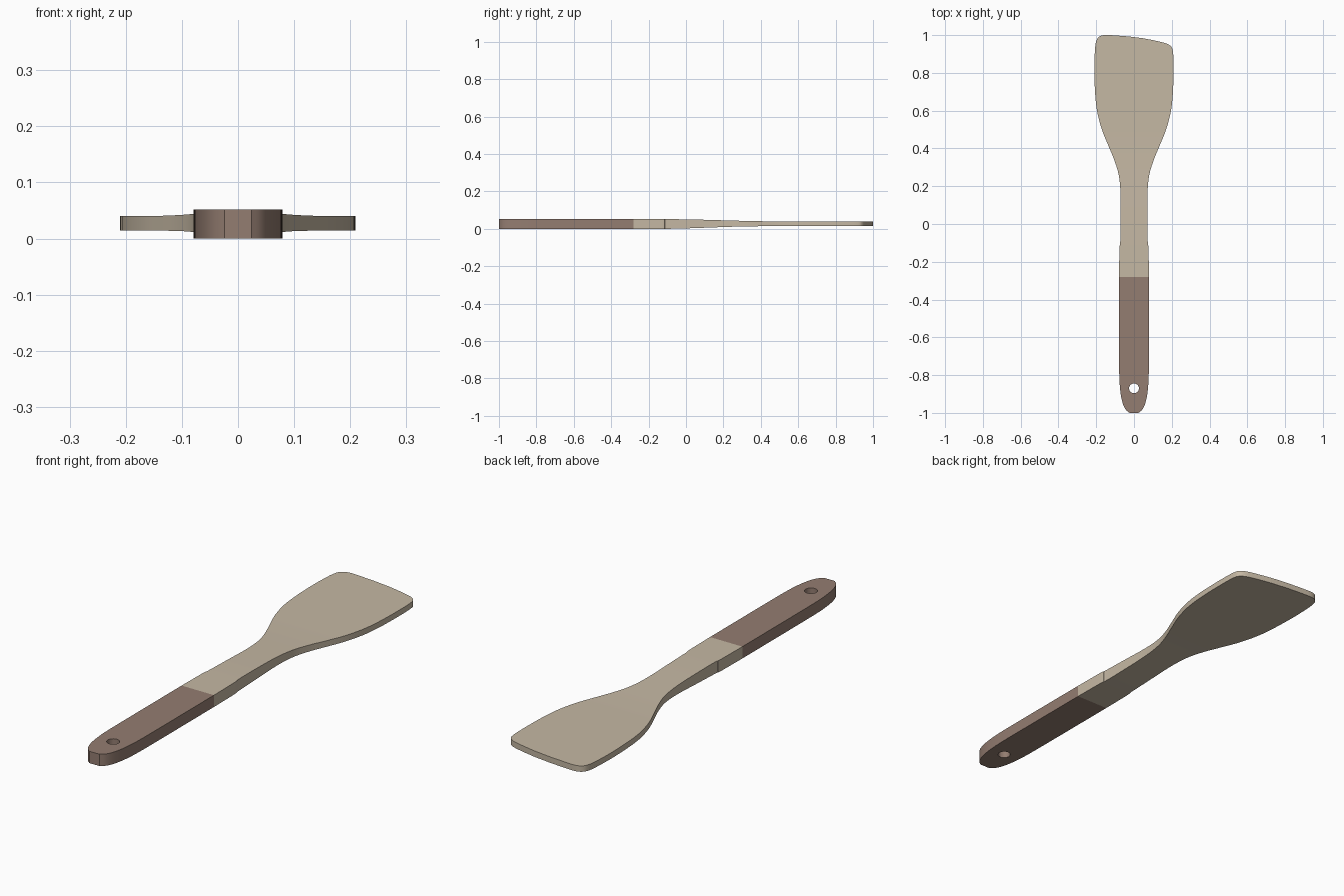
import bpy, bmesh, math
from mathutils import Vector

if "Cube" in bpy.data.objects:
    bpy.data.objects.remove(bpy.data.objects["Cube"])


def material(name, rgb):
    m = bpy.data.materials.new(name)
    m.diffuse_color = (*rgb, 1)
    m.use_nodes = True
    m.node_tree.nodes["Principled BSDF"].inputs["Base Color"].default_value = m.diffuse_color
    return m


def catmull(points, n):
    """Smooth curve through the points, n steps per span."""
    pts = [Vector(p) for p in points]
    out = []
    for i in range(len(pts) - 1):
        a, b = pts[max(i - 1, 0)], pts[i]
        c, d = pts[i + 1], pts[min(i + 2, len(pts) - 1)]
        for k in range(n):
            t = k / n
            out.append(0.5 * (2 * b + (c - a) * t + (2 * a - 5 * b + 4 * c - d) * t * t
                              + (3 * b - a - 3 * c + d) * t ** 3))
    return out + [pts[-1]]


def smooth(t):
    t = min(max(t, 0), 1)
    return t * t * (3 - 2 * t)


def z_range(y):
    """Bottom and top height along the length: thick grip, thin blade."""
    return 0.014 * smooth((y + 0.15) / 0.55), 0.052 - 0.012 * smooth((y + 0.12) / 0.62)


def slab(name, left, right, mat):
    """Closed slab between two outlines that are paired point by point."""
    bm = bmesh.new()
    rows = []
    for l, r in zip(left, right):
        row = []
        for p, i in ((l, 0), (r, 0), (r, 1), (l, 1)):
            row.append(bm.verts.new((p.x, p.y, z_range(p.y)[i])))
        rows.append(row)
    for a, b in zip(rows, rows[1:]):
        for i in range(4):
            j = (i + 1) % 4
            bm.faces.new((a[i], a[j], b[j], b[i]))
    bm.faces.new(rows[0])
    bm.faces.new(rows[-1])
    bmesh.ops.recalc_face_normals(bm, faces=bm.faces)
    me = bpy.data.meshes.new(name)
    bm.to_mesh(me)
    bm.free()
    me.materials.append(mat)
    ob = bpy.data.objects.new(name, me)
    bpy.context.collection.objects.link(ob)
    bpy.ops.object.select_all(action='DESELECT')
    ob.select_set(True)
    bpy.context.view_layer.objects.active = ob
    bpy.ops.object.shade_smooth_by_angle(angle=math.radians(35))
    return ob


wood = material("pale wood", (0.56, 0.48, 0.37))
grip = material("brown grip", (0.295, 0.205, 0.165))

# blade and neck: shared symmetric sides, then a slanted tip
side = [(0.079, -0.28), (0.077, -0.13), (0.073, -0.10), (0.071, 0.03), (0.071, 0.16),
        (0.081, 0.26), (0.105, 0.34), (0.138, 0.42), (0.17, 0.50), (0.194, 0.59), (0.205, 0.68)]
left = [(-x, y) for x, y in side] + [
    (-0.21, 0.80), (-0.208, 0.90), (-0.202, 0.96), (-0.188, 0.988),
    (-0.16, 1.0), (-0.11, 0.999), (-0.03, 0.993)]
right = side + [
    (0.209, 0.78), (0.209, 0.87), (0.205, 0.92), (0.195, 0.941),
    (0.17, 0.956), (0.12, 0.969), (0.05, 0.983)]
slab("blade", catmull(left, 5), catmull(right, 5), wood)

# handle grip with a rounded end
end = catmull([(0.024, -1.0), (0.042, -0.985), (0.056, -0.96), (0.067, -0.92),
               (0.074, -0.87), (0.078, -0.80), (0.079, -0.65), (0.079, -0.28)], 4)
handle = slab("handle", [Vector((-p.x, p.y)) for p in end], end, grip)

# hanging hole
bpy.ops.mesh.primitive_cylinder_add(vertices=32, radius=0.026, depth=0.3, location=(0, -0.87, 0.026))
cutter = bpy.context.object
cutter.name = "hole_cutter"
cutter.data.materials.append(grip)
cutter.hide_render = True
cutter.hide_set(True)
cut = handle.modifiers.new("hole", 'BOOLEAN')
cut.operation = 'DIFFERENCE'
cut.solver = 'EXACT'
cut.object = cutter
